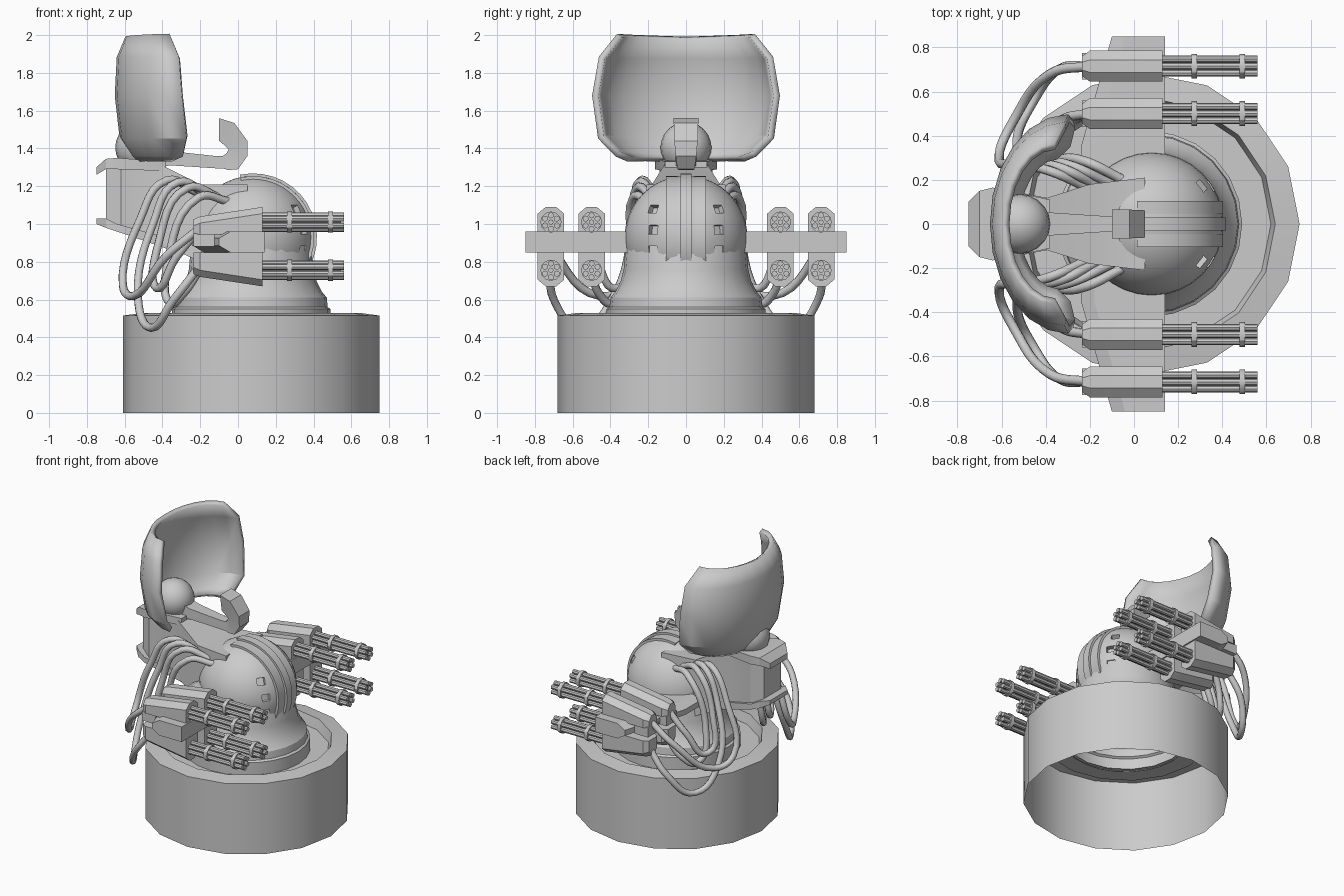
import bpy, bmesh, math
from mathutils import Vector, Matrix

if "Cube" in bpy.data.objects:
    bpy.data.objects.remove(bpy.data.objects["Cube"])


def finish(name, bm):
    bmesh.ops.recalc_face_normals(bm, faces=bm.faces)
    me = bpy.data.meshes.new(name)
    bm.to_mesh(me)
    bm.free()
    ob = bpy.data.objects.new(name, me)
    bpy.context.collection.objects.link(ob)
    return ob


def loft(name, sections, closed=True):
    """Skin equal-length point rings; closed rings get end caps."""
    bm = bmesh.new()
    rings = [[bm.verts.new(p) for p in s] for s in sections]
    n = len(rings[0])
    for a, b in zip(rings, rings[1:]):
        for i in range(n if closed else n - 1):
            j = (i + 1) % n
            bm.faces.new((a[i], a[j], b[j], b[i]))
    if closed:
        bm.faces.new(rings[0])
        bm.faces.new(rings[-1])
    return finish(name, bm)


def lathe(name, profile, n, cx):
    bm = bmesh.new()
    rings = [[bm.verts.new((cx + r * math.cos(2 * math.pi * i / n),
                            r * math.sin(2 * math.pi * i / n), z))
              for i in range(n)] for r, z in profile]
    for a, b in zip(rings, rings[1:]):
        for i in range(n):
            j = (i + 1) % n
            bm.faces.new((a[i], a[j], b[j], b[i]))
    return finish(name, bm)


def rect(x, hw, z0, z1):
    return [(x, -hw, z0), (x, hw, z0), (x, hw, z1), (x, -hw, z1)]


def ball(name, c, r, u=24, v=14):
    bm = bmesh.new()
    bmesh.ops.create_uvsphere(bm, u_segments=u, v_segments=v, radius=r,
                              matrix=Matrix.Translation(c))
    return finish(name, bm)


def add_rod(bm, x0, x1, y, z, r, n=8):
    m = Matrix.Translation(((x0 + x1) / 2, y, z)) @ Matrix.Rotation(math.pi / 2, 4, 'Y')
    bmesh.ops.create_cone(bm, cap_ends=True, segments=n, radius1=r, radius2=r,
                          depth=x1 - x0, matrix=m)


# Hollow base drum with recessed floor, and turning body above it
lathe("base_drum", [(.68, 0), (.68, .515), (.57, .53), (.55, .46), (.40, .46)], 16, .07)
lathe("turret_body", [(.40, .44), (.42, .46), (.42, .55), (.405, .56), (.40, .61),
                      (.375, .64), (.345, .70), (.33, .76), (.318, .90), (.30, .95)], 24, .07)

# Round head with window openings on both cheeks
C = Vector((.08, 0, .93))
head = ball("head", C, .325, 32, 20)
bm = bmesh.new()
for s in (-1, 1):
    for z in (.86, .97, 1.08):
        for y, w in ((.175, .055),):
            d = Vector((math.sqrt(.325 ** 2 - y * y - (z - C.z) ** 2), s * y, z - C.z))
            m = Matrix.Translation(C + d) @ d.to_track_quat('X', 'Z').to_matrix().to_4x4()
            bmesh.ops.create_cube(bm, size=1, matrix=m @ Matrix.Diagonal((.07, w, .048, 1)))
cutter = finish("window_cutter", bm)
cutter.hide_render = True
mod = head.modifiers.new("windows", 'BOOLEAN')
mod.operation = 'DIFFERENCE'
mod.object = cutter
bpy.context.view_layer.objects.active = head
bpy.ops.object.modifier_apply(modifier=mod.name)
bpy.data.objects.remove(cutter)

# Raised ribs over the front of the head
for y, hw, r in ((0, .03, .338), (-.075, .03, .332), (.075, .03, .332)):
    secs = []
    for k in range(15):
        a = math.radians(-38 + 10 * k)
        ro = math.sqrt(r * r - y * y)
        secs.append([(C.x + q * math.cos(a), y + t, C.z + q * math.sin(a))
                     for q, t in ((ro - .05, -hw), (ro, -hw), (ro, hw), (ro - .05, hw))])
    loft("head_rib", secs)

# Neck sloping up to the rear, with top and bottom flanges on its end
loft("neck", [rect(.05, .21, .75, 1.21), rect(-.2, .18, .80, 1.21), rect(-.42, .11, .90, 1.32),
              rect(-.62, .14, .97, 1.33), rect(-.70, .10, 1.0, 1.31)])
loft("neck_top_flange", [rect(-.38, .11, 1.28, 1.33), rect(-.64, .165, 1.29, 1.35),
                         rect(-.70, .15, 1.29, 1.345), rect(-.75, .10, 1.26, 1.30)])
loft("neck_bottom_flange", [rect(-.35, .11, .86, .92), rect(-.64, .165, .96, 1.0),
                            rect(-.70, .15, .98, 1.03), rect(-.75, .10, 1.0, 1.03)])

# Dish: stacked half-ellipse rows, thickened
rows = [(1.345, .30, -.53, -.35), (1.37, .36, -.56, -.29), (1.46, .45, -.61, -.27),
        (1.68, .48, -.635, -.295), (1.88, .445, -.625, -.31), (1.985, .35, -.58, -.36)]
secs = []
for z, hw, xb, xt in rows:
    secs.append([(xt - (xt - xb) * math.cos(a), hw * math.sin(a),
                  z + (.012 * abs(math.sin(a)) if z > 1.95 else 0))
                 for a in [math.radians(-90 + 15 * k) for k in range(13)]])
dish = loft("dish", secs, False)
m = dish.modifiers.new("thickness", 'SOLIDIFY')
m.thickness = .035
m.offset = 0
ball("dish_pivot", (-.515, 0, 1.405), .135, 20, 12)

# Feed arm and hooked horn in front of the dish
loft("feed_arm", [rect(-.48, .06, 1.30, 1.42), rect(-.35, .05, 1.31, 1.385),
                  rect(-.12, .035, 1.295, 1.36), rect(-.03, .035, 1.29, 1.36)])
hook = [(-.10, 1.56, -.10, 1.44), (-.02, 1.535, -.075, 1.42), (.05, 1.44, -.05, 1.395),
        (.05, 1.36, -.06, 1.375), (0, 1.29, -.08, 1.36), (-.06, 1.285, -.12, 1.355)]
loft("feed_horn", [[(a, -w, b), (a, w, b), (c, w * .7, d), (c, -w * .7, d)]
                   for (a, b, c, d), w in zip(hook, (.065, .065, .062, .055, .045, .035))])

# Cross beam carrying the guns, tapered to its tips
beam = []
for y in (-.85, -.35, .35, .85):
    xl = -.24 if abs(y) < .5 else -.10
    beam.append([(xl, y, .885), (xl, y, .925), (xl + .06, y, .96),
                 (.14, y, .96), (.14, y, .85), (xl + .06, y, .85)])
loft("cross_beam", beam)


# Rotary gun: tapered housing, six barrels, core and two bands
def gun(y, up):
    zc, z_in, z_rear, z_front = (1.01, .945, 1.04, 1.09) if up > 0 else (.755, .85, .72, .67)
    secs = []
    for x, hw, zt in ((-.235, .045, z_rear - .015 * up), (-.20, .07, z_rear), (.13, .07, z_front)):
        zs = zt - .035 * up
        secs.append([(x, y - hw, z_in), (x, y + hw, z_in), (x, y + hw, zs),
                     (x, y + hw * .4, zt), (x, y - hw * .4, zt), (x, y - hw, zs)])
    loft("gun_housing", secs)
    if up > 0:
        loft("gun_mount", [[(x, y + a, z) for a, z in
                            ((-.06, .88), (.06, .88), (.06, .95), (-.06, .95))]
                           for x in (-.235, -.125)])
    bm = bmesh.new()
    for k in range(6):
        a = math.pi / 6 + k * math.pi / 3
        add_rod(bm, .10, .56, y + .036 * math.cos(a), zc + .036 * math.sin(a), .016)
    add_rod(bm, .10, .545, y, zc, .014)
    for x in (.273, .49):
        add_rod(bm, x - .013, x + .013, y, zc, .056, 12)
    finish("gun_barrels", bm)


for s in (-1, 1):
    for y in (.50, .715):
        for up in (-1, 1):
            gun(s * y, up)

# Cables looping from gun rears to the neck
paths = [
    [(-.2, .715, .98), (-.38, .68, .83), (-.55, .46, .62), (-.61, .32, .68),
     (-.52, .27, 1.02), (-.38, .24, 1.23), (-.22, .17, 1.17)],
    [(-.2, .715, .78), (-.34, .70, .60), (-.46, .55, .45), (-.53, .38, .62),
     (-.45, .28, 1.0), (-.32, .25, 1.22), (-.16, .17, 1.15)],
    [(-.2, .50, .98), (-.33, .47, .82), (-.43, .36, .66),
     (-.42, .29, .90), (-.27, .26, 1.19), (-.1, .18, 1.14)],
    [(-.2, .50, .76), (-.29, .46, .63), (-.36, .38, .58),
     (-.37, .30, .80), (-.21, .28, 1.14), (-.05, .2, 1.12)],
]
for s in (-1, 1):
    for p in paths:
        cu = bpy.data.curves.new("cable", 'CURVE')
        cu.dimensions = '3D'
        cu.bevel_depth = .022
        cu.bevel_resolution = 2
        cu.resolution_u = 6
        sp = cu.splines.new('BEZIER')
        sp.bezier_points.add(len(p) - 1)
        for b, (x, y, z) in zip(sp.bezier_points, p):
            b.co = (x, s * y, z)
            b.handle_left_type = b.handle_right_type = 'AUTO'
        bpy.context.collection.objects.link(bpy.data.objects.new("cable", cu))

# Smooth rounded parts, keep edges sharp
bpy.ops.object.select_all(action='DESELECT')
for ob in bpy.data.objects:
    if ob.type == 'MESH':
        ob.select_set(True)
        bpy.context.view_layer.objects.active = ob
bpy.ops.object.shade_smooth_by_angle(angle=math.radians(30))
